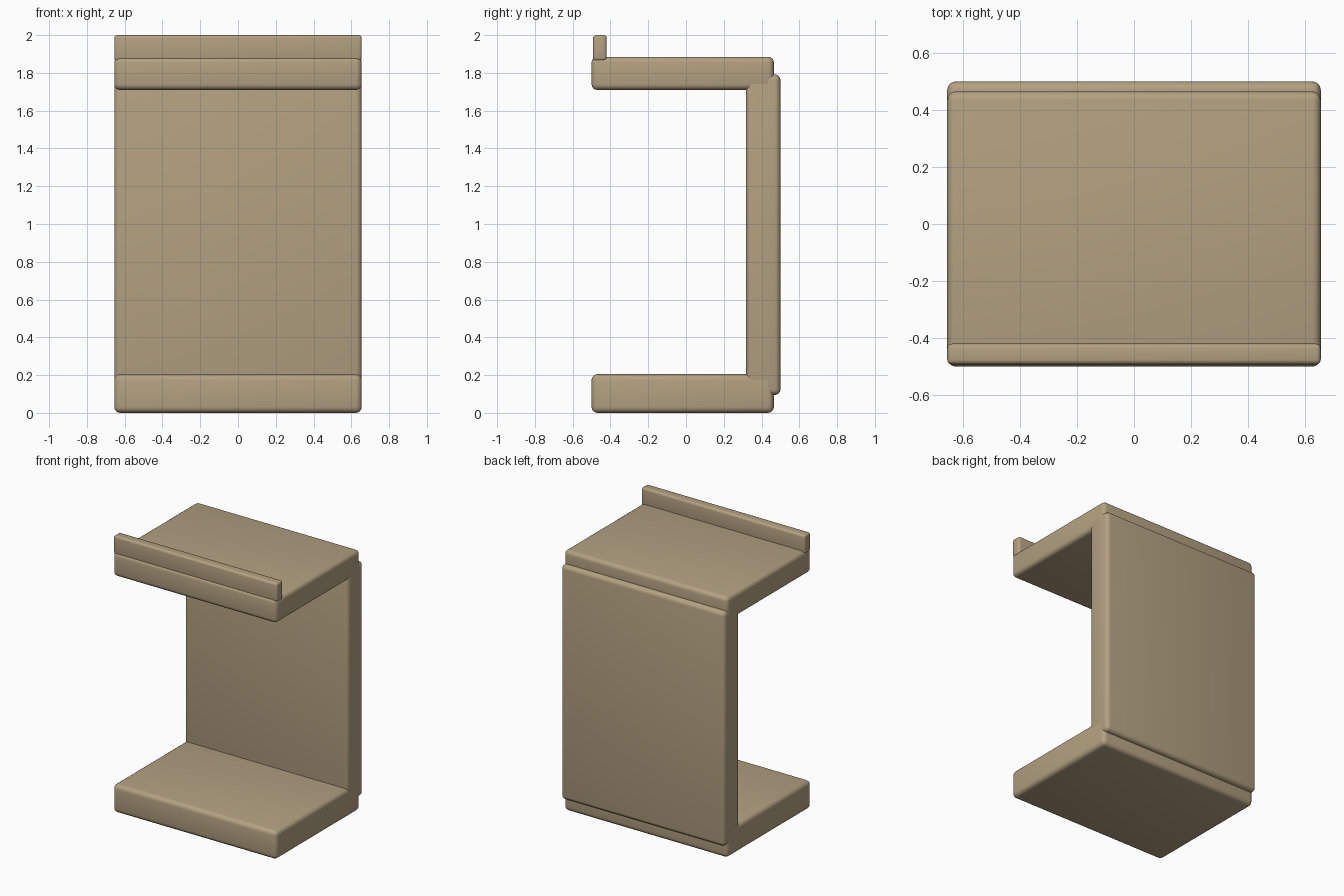
import bpy
import math

cube = bpy.data.objects.get("Cube")
if cube:
    bpy.data.objects.remove(cube, do_unlink=True)

# Single tan finish
tan = bpy.data.materials.new("tan")
tan.use_nodes = True
colour = (0.45, 0.355, 0.22, 1)
tan.diffuse_color = colour
tan.node_tree.nodes["Principled BSDF"].inputs["Base Color"].default_value = colour

HALF_WIDTH = 0.655


def rounded_board(name, y_range, z_range, radius):
    """Full-width board with rounded edges."""
    (y0, y1), (z0, z1) = y_range, z_range
    bpy.ops.mesh.primitive_cube_add(size=1, location=(0, (y0 + y1) / 2, (z0 + z1) / 2))
    board = bpy.context.object
    board.name = name
    board.scale = (2 * HALF_WIDTH, y1 - y0, z1 - z0)
    bpy.ops.object.transform_apply(location=False, rotation=False, scale=True)
    board.data.materials.append(tan)
    bevel = board.modifiers.new("Rounded edges", 'BEVEL')
    bevel.width = radius
    bevel.segments = 4
    bpy.ops.object.modifier_apply(modifier=bevel.name)
    bpy.ops.object.shade_smooth_by_angle(angle=math.radians(35))
    return board


# Two shelves joined by an upright back, with a lip on the top front edge
rounded_board("bottom_shelf", (-0.5, 0.465), (0, 0.205), 0.032)
rounded_board("top_shelf", (-0.5, 0.465), (1.71, 1.885), 0.03)
rounded_board("back_panel", (0.318, 0.5), (0.095, 1.792), 0.03)
rounded_board("front_lip", (-0.492, -0.42), (1.864, 2.0), 0.016)
